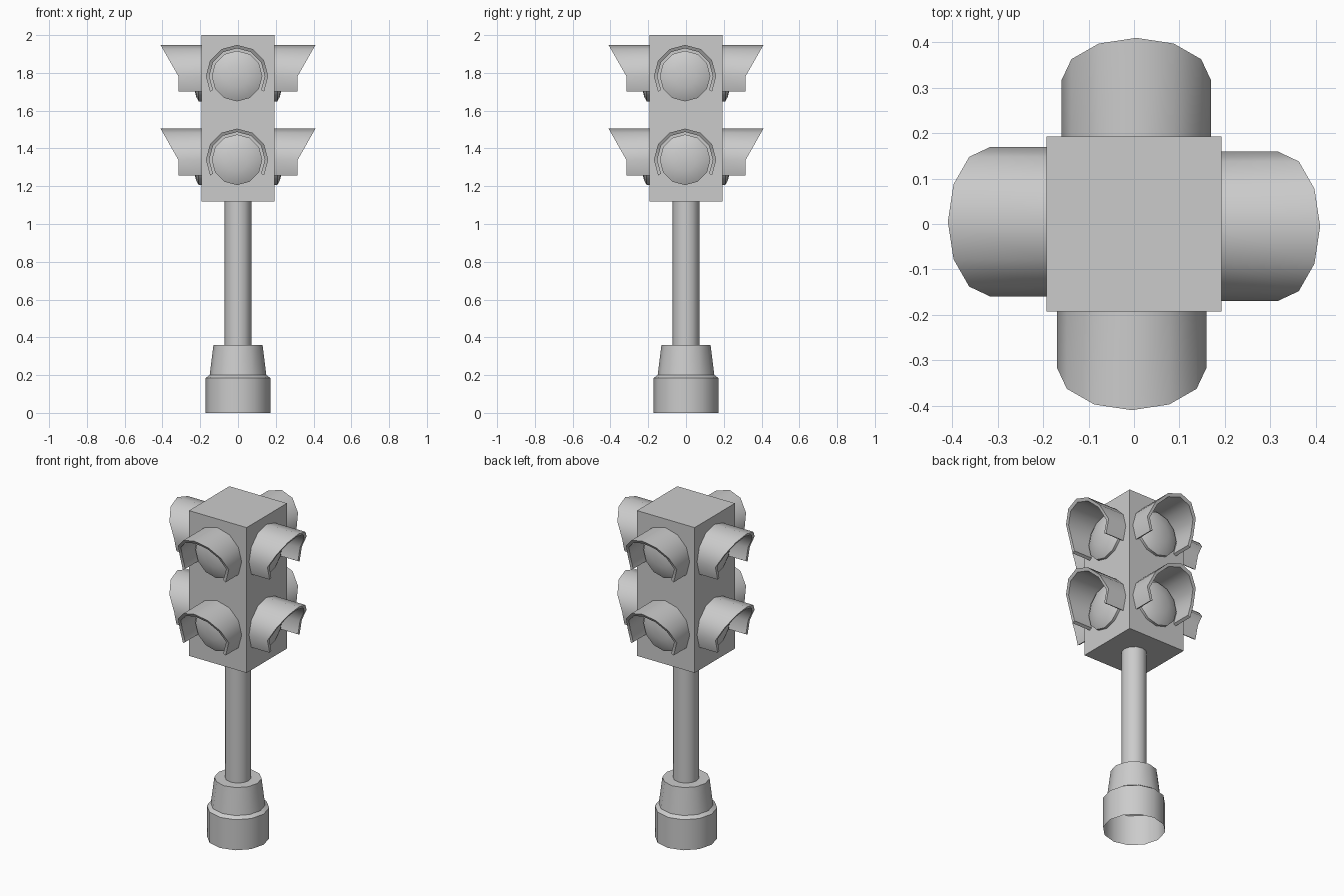
import bpy, bmesh, math
from mathutils import Matrix

cube = bpy.data.objects.get("Cube")
if cube:
    bpy.data.objects.remove(cube, do_unlink=True)

grey = bpy.data.materials.new("plain_grey")
grey.use_nodes = True
colour = (0.6, 0.6, 0.6, 1)
grey.diffuse_color = colour
grey.node_tree.nodes["Principled BSDF"].inputs["Base Color"].default_value = colour

SIDES = 12
HALF = 0.193


def finish(name, bm, smooth=True, fix=True):
    """Turn a bmesh into a shaded, coloured object."""
    if fix:
        bmesh.ops.recalc_face_normals(bm, faces=bm.faces)
    mesh = bpy.data.meshes.new(name)
    bm.to_mesh(mesh)
    bm.free()
    mesh.materials.append(grey)
    obj = bpy.data.objects.new(name, mesh)
    bpy.context.collection.objects.link(obj)
    if smooth:
        bpy.ops.object.select_all(action='DESELECT')
        obj.select_set(True)
        bpy.context.view_layer.objects.active = obj
        bpy.ops.object.shade_smooth_by_angle(angle=math.radians(35))
    return obj


def lathe(profile, cap=True):
    """Rings of (radius, z) joined bottom to top, closed at the top only."""
    bm = bmesh.new()
    rings = []
    for r, z in profile:
        rings.append([bm.verts.new((r * math.sin(i * math.tau / SIDES),
                                    r * math.cos(i * math.tau / SIDES), z))
                      for i in range(SIDES)])
    for low, high in zip(rings, rings[1:]):
        for i in range(SIDES):
            j = (i + 1) % SIDES
            bm.faces.new((low[j], low[i], high[i], high[j]))
    if cap:
        bm.faces.new(rings[-1][::-1])
    return bm


def hood_mesh(outer=0.165, inner=0.147):
    """Curved visor, open below, with its lower front cut back on a slant."""
    bm = bmesh.new()
    sections = []
    for i in range(9):
        a = math.radians(-30 + 30 * i)
        section = []
        for r, front in ((outer, False), (outer, True), (inner, True), (inner, False)):
            x, z = r * math.cos(a), r * math.sin(a)
            depth = 0.316 + 0.57 * max(z, 0) if front else HALF
            section.append(bm.verts.new((x, -depth, z)))
        sections.append(section)
    for s, t in zip(sections, sections[1:]):
        for k in range(4):
            m = (k + 1) % 4
            bm.faces.new((s[k], s[m], t[m], t[k]))
    bm.faces.new(sections[0])
    bm.faces.new(sections[-1])
    return bm


def lens_mesh():
    """Shallow dome facing the front."""
    bm = lathe([(0.134, HALF), (0.134, 0.208), (0.108, 0.222),
                (0.06, 0.234), (0.015, 0.238)])
    bm.transform(Matrix.Rotation(math.pi / 2, 4, 'X'))
    return bm


# Base and pole
finish("base", lathe([(0.172, 0), (0.172, 0.185), (0.15, 0.2), (0.13, 0.36)]), fix=False)
finish("pole", lathe([(0.071, 0.355), (0.071, 1.13)], cap=False), fix=False)

# Signal housing
bm = bmesh.new()
bmesh.ops.create_cube(bm, size=1)
bm.transform(Matrix.Translation((0, 0, 1.56)) @ Matrix.Diagonal((2 * HALF, 2 * HALF, 0.88, 1)))
finish("signal_housing", bm, smooth=False)

# A hood and lens for each lamp, on all four sides
for turn, side in enumerate(("front", "left", "back", "right")):
    for level, z in (("upper", 1.783), ("lower", 1.34)):
        place = Matrix.Rotation(turn * math.pi / 2, 4, 'Z') @ Matrix.Translation((-0.005, 0, z))
        for part, make in (("hood", hood_mesh), ("lens", lens_mesh)):
            bm = make()
            bm.transform(place)
            finish(f"{side}_{level}_{part}", bm)
